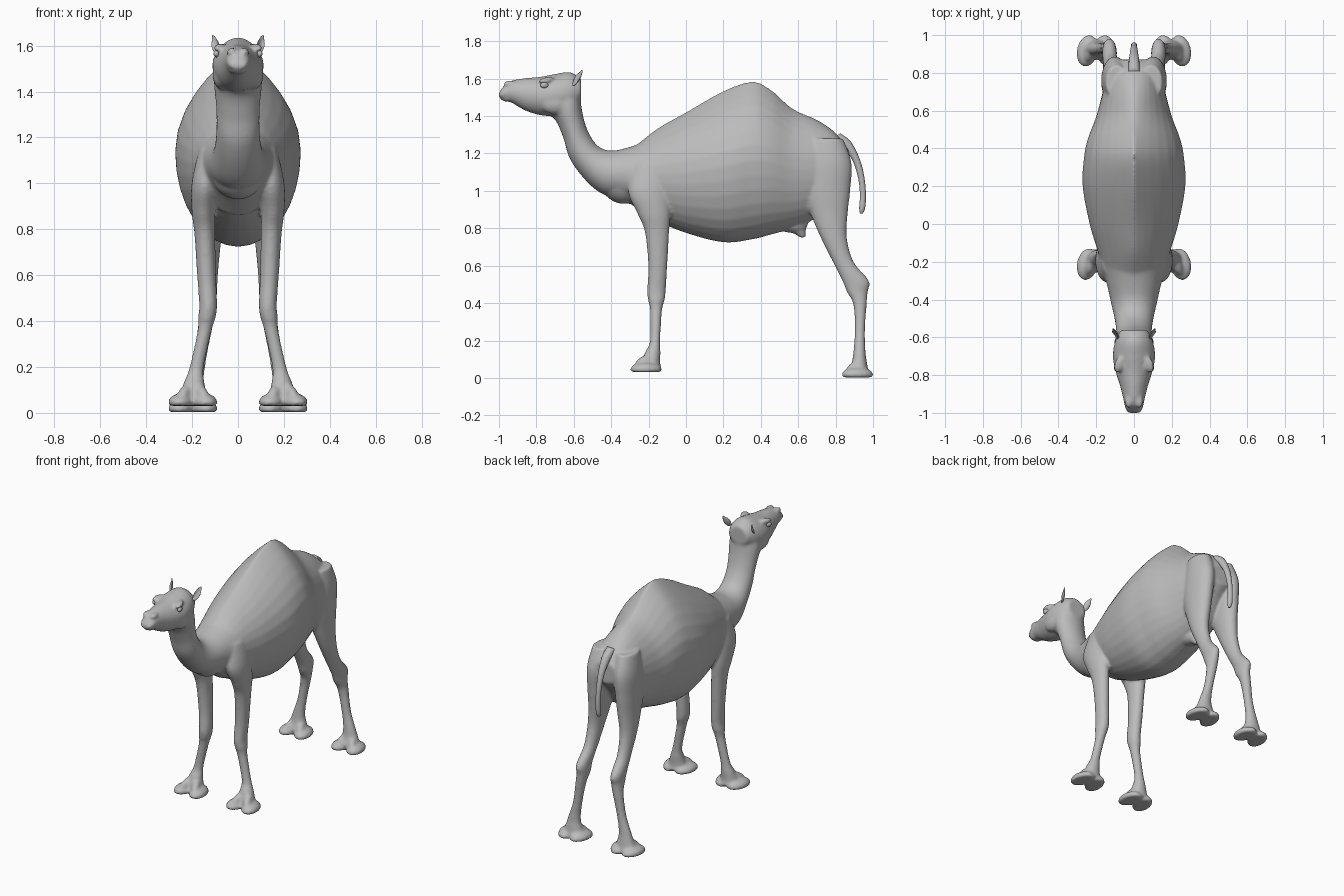
import bpy, bmesh, math
from mathutils import Vector, Matrix

cube = bpy.data.objects.get("Cube")
if cube:
    bpy.data.objects.remove(cube, do_unlink=True)

grey = bpy.data.materials.new("hide_grey")
grey.use_nodes = True
colour = (.5, .5, .5, 1)
grey.diffuse_color = colour
grey.node_tree.nodes["Principled BSDF"].inputs["Base Color"].default_value = colour


def finish(name, bm):
    """Turn a bmesh into a grey, smooth shaded object."""
    bmesh.ops.recalc_face_normals(bm, faces=bm.faces)
    mesh = bpy.data.meshes.new(name)
    bm.to_mesh(mesh)
    bm.free()
    mesh.materials.append(grey)
    mesh.shade_smooth()
    obj = bpy.data.objects.new(name, mesh)
    bpy.context.collection.objects.link(obj)
    return obj


def resample(rows, steps=6):
    """Smooth spline through rows of section values."""
    rows = [Vector(row) for row in rows]
    result = []
    for i in range(len(rows) - 1):
        a, b = rows[max(i - 1, 0)], rows[i]
        c, d = rows[i + 1], rows[min(i + 2, len(rows) - 1)]
        for k in range(steps):
            t = k / steps
            result.append(b + (c - a) * (t / 2)
                          + (a * 2 - b * 5 + c * 4 - d) * (t * t / 2)
                          + (b * 3 - a - c * 3 + d) * (t ** 3 / 2))
    return result + [rows[-1]]


def loft(name, rows, side=1, segments=32):
    """Oval rings; row = centre x, edge A (y, z), edge B (y, z), half width, taper towards A."""
    bm = bmesh.new()
    rings = []
    for x, ay, az, by, bz, width, taper in resample(rows):
        ring = []
        for k in range(segments):
            angle = math.tau * k / segments
            s, c = math.sin(angle), math.cos(angle)
            reach = math.copysign(abs(c) ** (taper if s > 0 else 1), c)
            ring.append(bm.verts.new((side * (x + width * reach),
                                      (ay + by) / 2 + s * (ay - by) / 2,
                                      (az + bz) / 2 + s * (az - bz) / 2)))
        rings.append(ring)
    for low, high in zip(rings, rings[1:]):
        for k in range(segments):
            n = (k + 1) % segments
            bm.faces.new((low[k], low[n], high[n], high[k]))
    bm.faces.new(rings[0])
    bm.faces.new(rings[-1])
    return finish(name, bm)


def blob(name, centre, radii, turn=(0, 0, 0), flat=False):
    """Ellipsoid, optionally with a flat underside."""
    bm = bmesh.new()
    bmesh.ops.create_uvsphere(bm, u_segments=24, v_segments=16, radius=1)
    for v in bm.verts:
        v.co = Vector(a * b for a, b in zip(v.co, radii))
        if flat:
            v.co.z = max(v.co.z, -radii[2] * .4)
    rotation = Matrix.Rotation(turn[2], 4, 'Z') @ Matrix.Rotation(turn[1], 4, 'Y') @ Matrix.Rotation(turn[0], 4, 'X')
    bm.transform(Matrix.Translation(centre) @ rotation)
    return finish(name, bm)


# Trunk with hump: y, top, bottom, half width, ridge taper
trunk = [(-.36, 1.2, 1, .1, 1), (-.28, 1.235, .93, .15, 1.1), (-.15, 1.335, .84, .19, 1.4),
         (0, 1.42, .775, .235, 1.5), (.2, 1.535, .725, .272, 1.9), (.35, 1.585, .74, .265, 2),
         (.45, 1.545, .765, .245, 1.9), (.57, 1.44, .8, .2, 1.5), (.7, 1.38, .86, .165, 1.2),
         (.8, 1.31, 1, .13, 1), (.87, 1.22, 1.08, .08, 1)]
skin = [loft("trunk", [(0, y, top, y, low, w, p) for y, top, low, w, p in trunk])]

# Neck: back edge (y, z), throat edge (y, z), half width
neck = [(-.2, 1.27, -.2, .86, .18), (-.3, 1.235, -.33, .95, .145), (-.4, 1.215, -.45, .985, .12),
        (-.47, 1.24, -.54, 1.06, .102), (-.52, 1.31, -.62, 1.17, .094), (-.55, 1.4, -.655, 1.28, .096),
        (-.565, 1.5, -.7, 1.38, .105), (-.57, 1.58, -.77, 1.43, .1)]
skin.append(loft("neck", [(0, *row, 1) for row in neck]))

# Head: y, top, bottom, half width
head = [(-.56, 1.6, 1.48, .07), (-.62, 1.635, 1.41, .1), (-.7, 1.625, 1.4, .112), (-.78, 1.61, 1.405, .098),
        (-.86, 1.603, 1.43, .073), (-.93, 1.59, 1.47, .056), (-.975, 1.56, 1.488, .047), (-1, 1.525, 1.5, .035)]
skin.append(loft("head", [(0, y, top, y, low, w, 1.15) for y, top, low, w in head]))

# Legs: height, centre x, front y, back y, half width
front_leg = [(1.15, .12, -.28, -.08, .05), (1, .142, -.31, -.09, .06), (.88, .15, -.26, -.085, .052),
             (.78, .145, -.22, -.09, .045), (.6, .137, -.202, -.1, .041), (.47, .13, -.208, -.108, .039),
             (.42, .135, -.204, -.113, .038), (.36, .145, -.192, -.128, .031), (.2, .18, -.192, -.138, .031),
             (.14, .19, -.218, -.136, .043), (.08, .195, -.24, -.138, .06), (.05, .195, -.255, -.13, .078)]
hind_leg = [(1.28, .09, .66, .84, .06), (1.15, .1, .635, .885, .072), (1, .105, .63, .878, .067),
            (.88, .11, .665, .865, .058), (.75, .12, .72, .86, .047), (.62, .125, .785, .897, .039),
            (.52, .13, .835, .978, .038), (.46, .13, .86, .972, .037), (.39, .14, .895, .966, .033),
            (.25, .165, .902, .957, .03), (.14, .19, .895, .96, .041), (.08, .195, .885, .968, .057),
            (.04, .195, .865, .975, .075)]

for side, word in ((1, "left"), (-1, "right")):
    for kind, rows, foot_y, ground in (("front", front_leg, -.213, .028), ("hind", hind_leg, .917, 0)):
        skin.append(loft(f"{word}_{kind}_leg", [(x, a, z, b, z, w, 1) for z, x, a, b, w in rows], side))
        # Two splayed, flat soled toes
        for way in (-1, 1):
            skin.append(blob(f"{word}_{kind}_toe", (side * .197 + way * .05, foot_y, ground + .018),
                             (.056, .086, .038), (0, 0, way * .2), True))
            skin.append(blob(f"{word}_{kind}_toe_ridge", (side * .195 + way * .035, foot_y - .01, ground + .06),
                             (.026, .06, .03), (.5, 0, way * .35)))
    # Brow, cheek and nostril swellings
    skin.append(blob(f"{word}_brow", (side * .08, -.745, 1.592), (.025, .045, .016), (.15, 0, side * .3)))
    skin.append(blob(f"{word}_cheek", (side * .07, -.7, 1.47), (.04, .08, .06)))
    skin.append(blob(f"{word}_nostril", (side * .028, -.94, 1.573), (.02, .035, .018)))

# Muzzle lip, breast and belly teat
skin.append(blob("lower_lip", (0, -.95, 1.492), (.04, .04, .016)))
skin.append(blob("breast", (0, -.33, 1.06), (.12, .13, .13)))
skin.append(blob("udder", (0, .57, .815), (.055, .08, .04)))
skin.append(loft("teat", [(0, .52, .8, .64, .84, .045, 1), (0, .57, .775, .64, .79, .032, 1),
                          (0, .615, .748, .64, .748, .016, 1)]))

# Fuse the parts into one soft hide
bpy.ops.object.select_all(action='DESELECT')
for part in skin:
    part.select_set(True)
bpy.context.view_layer.objects.active = skin[0]
bpy.ops.object.join()
hide = bpy.context.object
hide.name = "body"
remesh = hide.modifiers.new("fuse", 'REMESH')
remesh.mode = 'VOXEL'
remesh.voxel_size = .009
remesh.use_smooth_shade = True
soften = hide.modifiers.new("soften", 'SMOOTH')
soften.factor = .5
soften.iterations = 7

# Tail
tail = [(.8, 1.29, .03), (.86, 1.245, .028), (.91, 1.165, .021), (.937, 1.07, .017),
        (.946, .98, .016), (.942, .91, .016), (.938, .88, .008)]
loft("tail", [(0, y + r * .8, z + r * .6, y - r * .8, z - r * .6, r, 1) if z > 1.2 else
              (0, y + r, z, y - r, z, r, 1) for y, z, r in tail], segments=16)

# Ears: leaf shaped cups with a hollow facing forward; eyes set under the brows
for side, word in ((1, "left"), (-1, "right")):
    bm = bmesh.new()
    bmesh.ops.create_uvsphere(bm, u_segments=20, v_segments=14, radius=1)
    for v in bm.verts:
        point = 1 - .45 * max(v.co.z, 0)
        hollow = .016 * (1 - v.co.x ** 2) * (1 - v.co.z ** 2) if v.co.y < 0 else 0
        v.co = Vector((v.co.x * .02 * point, v.co.y * .013 * point + hollow, v.co.z * .05))
    bm.transform(Matrix.Translation((side * .1, -.58, 1.605)) @ Matrix.Rotation(side * .25, 4, 'Y')
                 @ Matrix.Rotation(-.55, 4, 'X') @ Matrix.Rotation(side * .6, 4, 'Z'))
    finish(f"{word}_ear", bm)
    blob(f"{word}_eye", (side * .092, -.757, 1.565), (.014, .022, .016), (0, 0, side * .25))
